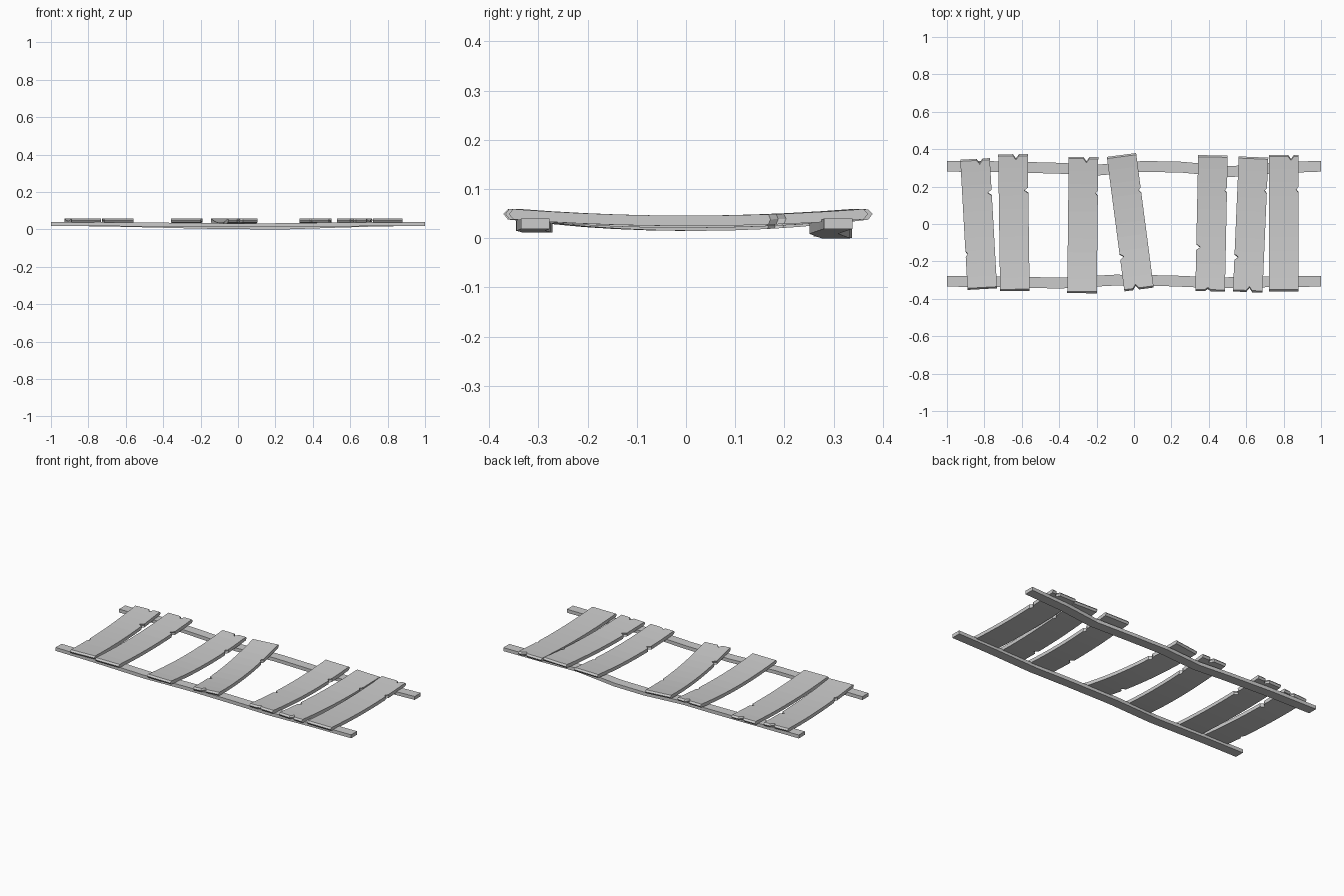
import bpy, bmesh
from mathutils import Vector

cube = bpy.data.objects.get("Cube")
if cube:
    bpy.data.objects.remove(cube, do_unlink=True)

wood = bpy.data.materials.new("light_grey")
wood.use_nodes = True
wood.diffuse_color = (0.6, 0.6, 0.6, 1)
wood.node_tree.nodes["Principled BSDF"].inputs["Base Color"].default_value = (0.6, 0.6, 0.6, 1)

THICK = 0.021
HALF_W = 0.079


def finish(bm, name):
    bmesh.ops.recalc_face_normals(bm, faces=bm.faces)
    mesh = bpy.data.meshes.new(name)
    bm.to_mesh(mesh)
    bm.free()
    mesh.materials.append(wood)
    obj = bpy.data.objects.new(name, mesh)
    bpy.context.collection.objects.link(obj)
    return obj


def skin(bm, rings):
    """Bridge matching rings of points and cap both ends."""
    loops = [[bm.verts.new(p) for p in ring] for ring in rings]
    for a, b in zip(loops, loops[1:]):
        for i in range(len(a)):
            j = (i + 1) % len(a)
            bm.faces.new((a[i], a[j], b[j], b[i]))
    bm.faces.new(loops[0])
    bm.faces.new(loops[-1])


def notch(a, b, at, wide, deep):
    """Three points cutting a V into the edge from a to b, anticlockwise outline."""
    d = (b - a).normalized()
    inward = Vector((-d.y, d.x))
    mid = a.lerp(b, at)
    return [mid - d * wide, mid + inward * deep, mid + d * wide]


def plank(name, top, bottom, notches, sag):
    top, bottom = Vector(top), Vector(bottom)
    axis = top - bottom
    h = axis.length / 2
    corners = [Vector(c) for c in ((-HALF_W, -h), (HALF_W, -h), (HALF_W, h), (-HALF_W, h))]
    outline = []
    # Edges in order: front end, right side, back end, left side
    for i, side in enumerate("frbl"):
        a, b = corners[i], corners[(i + 1) % 4]
        outline.append(a)
        if side in notches:
            at, deep = notches[side]
            outline += notch(a, b, at, 0.016, deep)
    bm = bmesh.new()
    # Ends come to a blunt point halfway up the thickness
    skin(bm, [[(p.x, p.y * k, z) for p in outline]
              for z, k in ((0, 0.975), (THICK / 2, 1), (THICK, 0.975))])
    # Cross cuts, then the sagging bend
    for i in range(-4, 5):
        bmesh.ops.bisect_plane(bm, geom=bm.verts[:] + bm.edges[:] + bm.faces[:],
                               plane_co=(0, i * h / 5, 0), plane_no=(0, 1, 0))
    for v in bm.verts:
        v.co.z += 0.039 - sag * (1 - (v.co.y / h) ** 2)
    obj = finish(bm, name)
    obj.location = ((top + bottom) / 2).to_3d()
    obj.rotation_euler.z = Vector((0, 1)).angle_signed(axis) * -1


def rail(name, path):
    """Square beam through (x, y, bottom z) points."""
    bm = bmesh.new()
    w = 0.029
    skin(bm, [[(x, y - w, z), (x, y + w, z), (x, y + w, z + 0.021), (x, y - w, z + 0.021)]
              for x, y, z in path])
    finish(bm, name)


# Side rails
rail("front_rail", [(-1, -0.306, 0.019), (-0.75, -0.308, 0.018), (-0.4, -0.316, 0.015),
                    (-0.1, -0.3, 0.012), (0.2, -0.304, 0.012), (0.45, -0.315, 0.015),
                    (0.75, -0.308, 0.018), (1, -0.306, 0.019)])
rail("back_rail", [(-1, 0.309, 0.019), (-0.7, 0.306, 0.016), (-0.4, 0.298, 0.009),
                   (-0.2, 0.288, 0.004), (0.05, 0.308, 0.001), (0.25, 0.304, 0),
                   (0.52, 0.28, 0.009), (0.75, 0.3, 0.016), (1, 0.309, 0.019)])

# Planks: back midpoint, front midpoint, edge notches (position, depth), sag
small, big = 0.012, 0.022
planks = [
    ((-0.85, 0.348), (-0.811, -0.348), {"r": (0.74, big), "b": (0.35, big), "l": (0.73, small)}, 0.014),
    ((-0.647, 0.373), (-0.637, -0.358), {"r": (0.74, big), "b": (0.4, big)}, 0.014),
    ((-0.27, 0.358), (-0.278, -0.37), {"r": (0.74, small), "b": (0.4, big)}, 0.02),
    ((-0.067, 0.369), (0.027, -0.35), {"r": (0.73, small), "f": (0.4, big), "l": (0.75, big)}, 0.024),
    ((0.422, 0.367), (0.407, -0.36), {"r": (0.75, small), "f": (0.42, small), "l": (0.68, big)}, 0.018),
    ((0.639, 0.358), (0.608, -0.364), {"r": (0.76, small), "f": (0.55, big), "l": (0.75, big)}, 0.014),
    ((0.8, 0.37), (0.8, -0.36), {"r": (0.75, small), "b": (0.25, big)}, 0.014),
]
for n, data in enumerate(planks, 1):
    plank(f"plank_{n}", *data)
